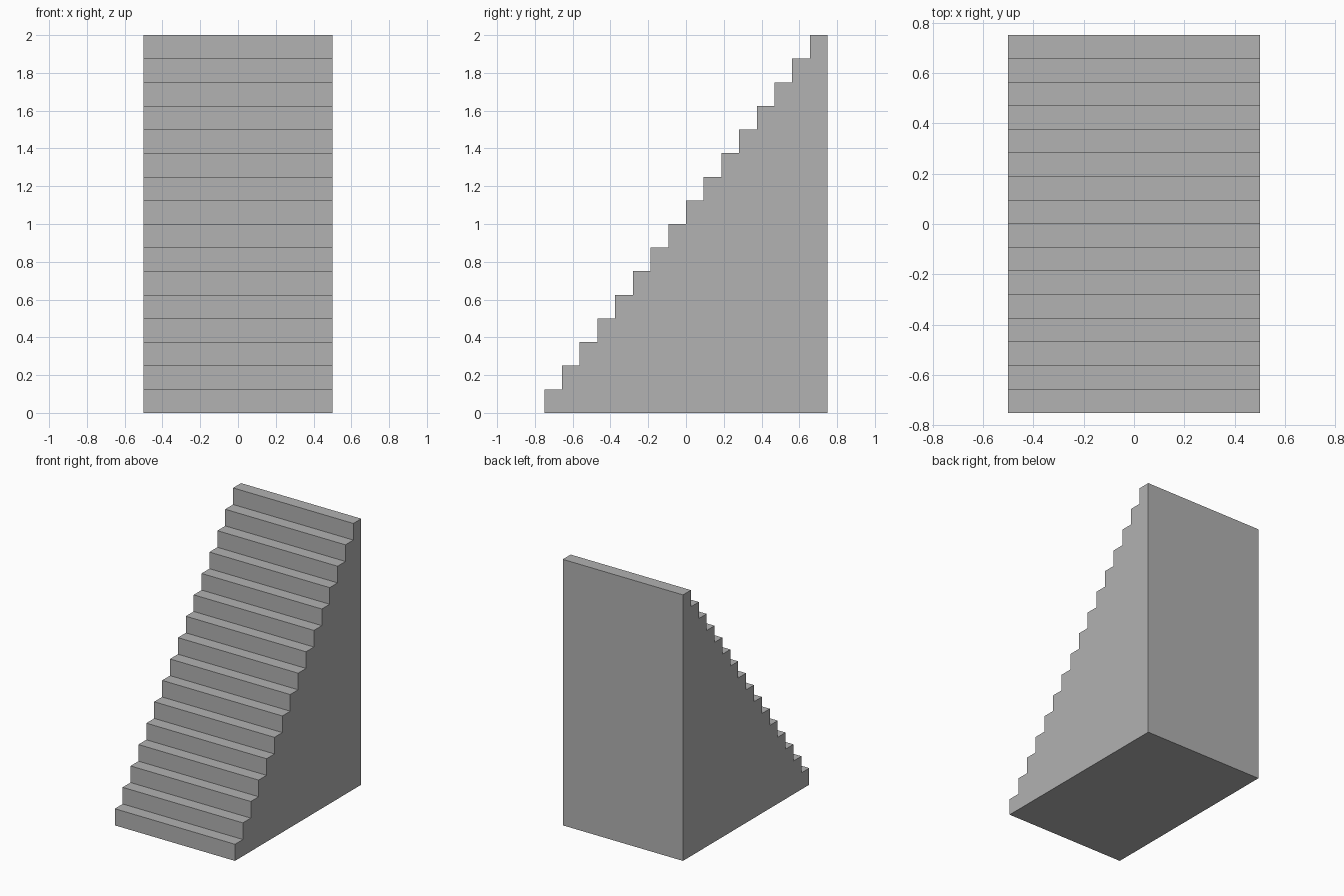
import bpy
import bmesh

if "Cube" in bpy.data.objects:
    bpy.data.objects.remove(bpy.data.objects["Cube"])

STEPS = 16
WIDTH, DEPTH, HEIGHT = 1.0, 1.5, 2.0
RUN, RISE = DEPTH / STEPS, HEIGHT / STEPS

# Stair side profile in the y-z plane
profile = [(-DEPTH / 2, 0.0)]
for i in range(STEPS):
    y, z = -DEPTH / 2 + i * RUN, (i + 1) * RISE
    profile += [(y, z), (y + RUN, z)]
profile.append((DEPTH / 2, 0.0))

# Extrude the profile across the full width
bm = bmesh.new()
side = bm.faces.new([bm.verts.new((-WIDTH / 2, y, z)) for y, z in profile])
ext = bmesh.ops.extrude_face_region(bm, geom=[side], use_keep_orig=True)
moved = [g for g in ext["geom"] if isinstance(g, bmesh.types.BMVert)]
bmesh.ops.translate(bm, verts=moved, vec=(WIDTH, 0, 0))
bmesh.ops.recalc_face_normals(bm, faces=bm.faces)

mesh = bpy.data.meshes.new("staircase")
bm.to_mesh(mesh)
bm.free()

# Plain grey finish
grey = bpy.data.materials.new("plain grey")
grey.diffuse_color = (0.445, 0.445, 0.445, 1.0)
grey.use_nodes = True
grey.node_tree.nodes["Principled BSDF"].inputs["Base Color"].default_value = grey.diffuse_color
mesh.materials.append(grey)

staircase = bpy.data.objects.new("staircase", mesh)
bpy.context.collection.objects.link(staircase)
